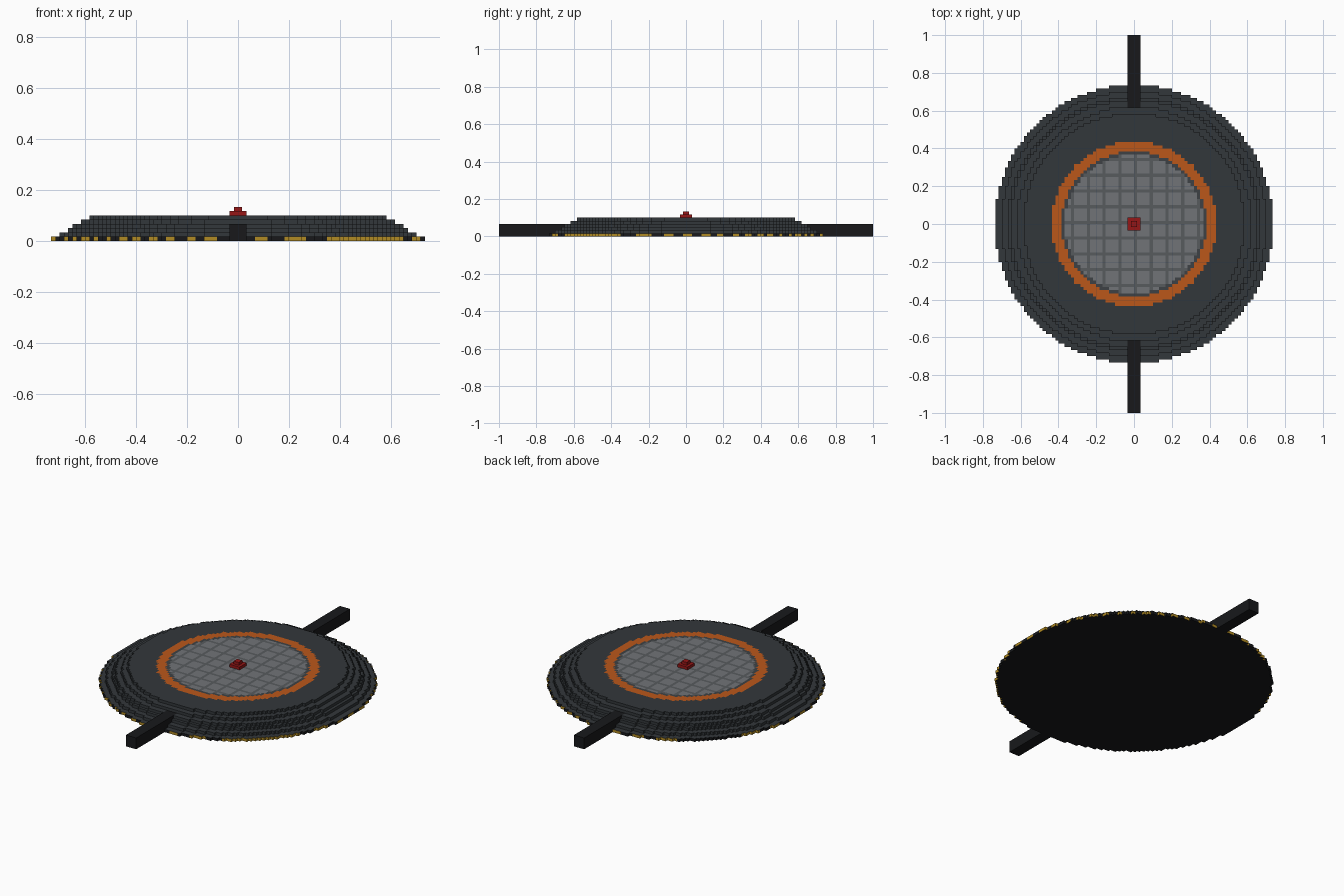
import bpy
import bmesh
import math

if "Cube" in bpy.data.objects:
    bpy.data.objects.remove(bpy.data.objects["Cube"])

V = 1 / 60  # voxel size


def material(name, rgb):
    m = bpy.data.materials.new(name)
    m.diffuse_color = (*[(c / 255) ** 2.2 for c in rgb], 1)
    m.use_nodes = True
    m.node_tree.nodes["Principled BSDF"].inputs["Base Color"].default_value = m.diffuse_color
    return m


MATS = {
    "stepped_housing": material("charcoal", (54, 58, 61)),
    "accent_ring": material("orange", (186, 88, 32)),
    "panel_groove": material("groove_grey", (64, 67, 70)),
    "pressure_plate": material("plate_grey", (112, 115, 119)),
    "plate_grid_lines": material("grid_grey", (88, 91, 94)),
    "side_bars": material("black", (30, 31, 33)),
    "centre_light": material("red", (150, 28, 28)),
}
YELLOW = material("yellow", (176, 138, 40))
BLACK = MATS["side_bars"]

cells = {}


def disc_cells(radius):
    n = math.ceil(radius)
    for i in range(-n, n):
        for j in range(-n, n):
            d = math.hypot(i + .5, j + .5)
            if d <= radius:
                yield i, j, d


def block(part, i0, i1, j0, j1, k0, k1):
    for i in range(i0, i1):
        for j in range(j0, j1):
            for k in range(k0, k1):
                cells[i, j, k] = part


# stepped round housing
for k, r in enumerate((44.3, 42.3, 40.3, 39.3, 37.3, 35.3)):
    for i, j, d in disc_cells(r):
        cells[i, j, k] = "stepped_housing"

# flush top inlays: ring, groove, gridded plate
for i, j, d in disc_cells(26.2):
    if d > 23.1:
        part = "accent_ring"
    elif d > 22.1:
        part = "panel_groove"
    else:
        part = "plate_grid_lines" if i % 5 == 0 or j % 5 == 0 else "pressure_plate"
    cells[i, j, 5] = part

# bars running out to front and back, and the stepped light on top
block("side_bars", -2, 2, -60, 60, 0, 4)
block("centre_light", -2, 2, -2, 2, 6, 7)
block("centre_light", -1, 1, -1, 1, 7, 8)

# corner offsets of each exposed voxel side, counter-clockwise from outside
SIDES = {
    (1, 0, 0): ((1, 0, 0), (1, 1, 0), (1, 1, 1), (1, 0, 1)),
    (-1, 0, 0): ((0, 1, 0), (0, 0, 0), (0, 0, 1), (0, 1, 1)),
    (0, 1, 0): ((1, 1, 0), (0, 1, 0), (0, 1, 1), (1, 1, 1)),
    (0, -1, 0): ((0, 0, 0), (1, 0, 0), (1, 0, 1), (0, 0, 1)),
    (0, 0, 1): ((0, 0, 1), (1, 0, 1), (1, 1, 1), (0, 1, 1)),
    (0, 0, -1): ((0, 1, 0), (1, 1, 0), (1, 0, 0), (0, 0, 0)),
}


def build(part):
    bm = bmesh.new()
    verts = {}
    for (i, j, k), owner in cells.items():
        if owner != part:
            continue
        for (dx, dy, dz), corners in SIDES.items():
            if (i + dx, j + dy, k + dz) in cells:
                continue
            quad = []
            for a, b, c in corners:
                p = (i + a, j + b, k + c)
                if p not in verts:
                    verts[p] = bm.verts.new((p[0] * V, p[1] * V, p[2] * V))
                quad.append(verts[p])
            face = bm.faces.new(quad)
            # hazard dashes on the lowest rim, black underside
            if part == "stepped_housing" and k == 0:
                if dz == -1:
                    face.material_index = 1
                elif dz == 0:
                    face.material_index = 2 if (i - j) % 6 < 3 else 1
    mesh = bpy.data.meshes.new(part)
    bm.to_mesh(mesh)
    bm.free()
    mesh.materials.append(MATS[part])
    if part == "stepped_housing":
        mesh.materials.append(BLACK)
        mesh.materials.append(YELLOW)
    bpy.context.collection.objects.link(bpy.data.objects.new(part, mesh))


for name in MATS:
    build(name)
